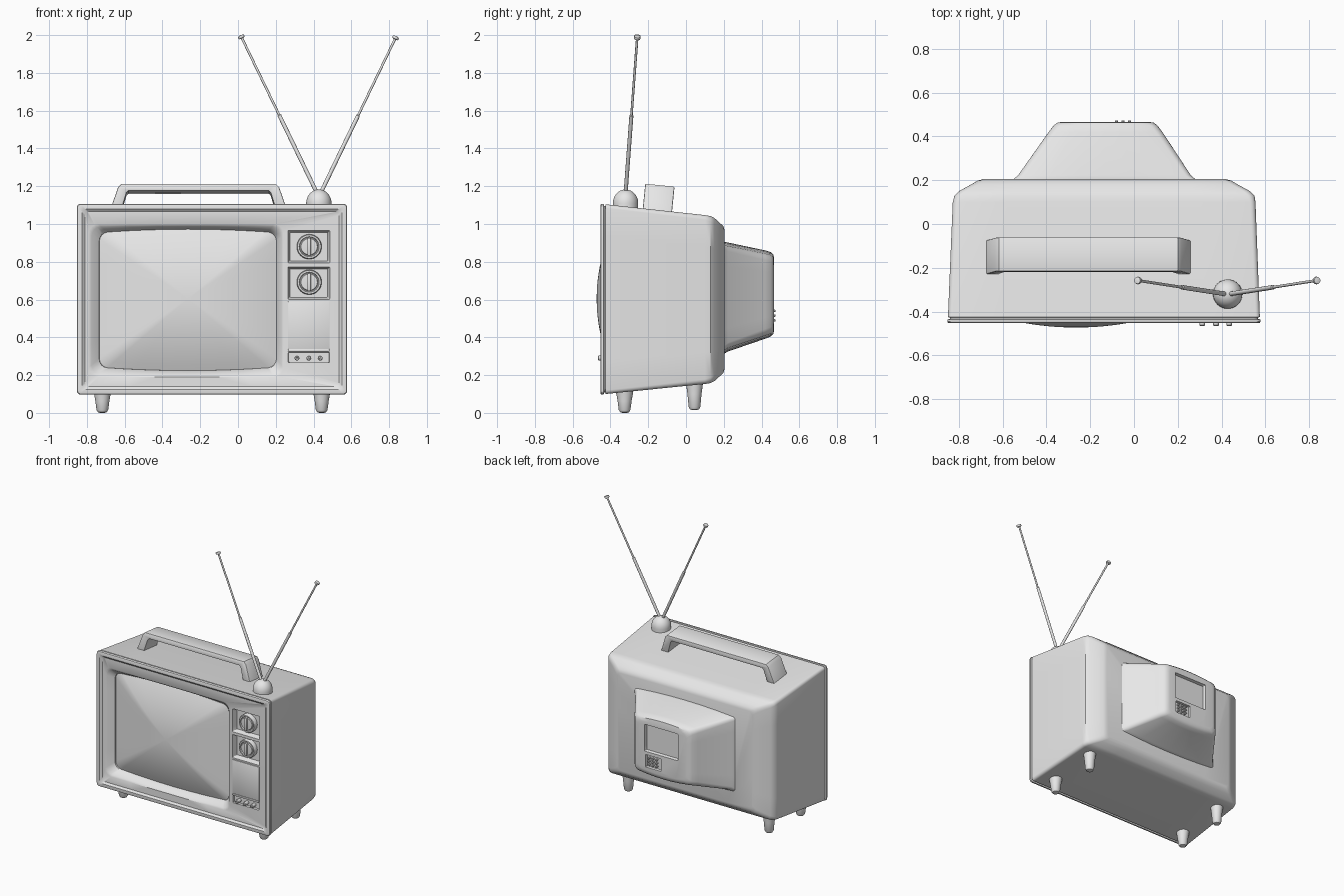
import bpy, bmesh, math
from mathutils import Vector

if "Cube" in bpy.data.objects:
    bpy.data.objects.remove(bpy.data.objects["Cube"])

grey = bpy.data.materials.new("plain_grey")
grey.diffuse_color = (0.8, 0.8, 0.8, 1)
grey.use_nodes = True
grey.node_tree.nodes["Principled BSDF"].inputs["Base Color"].default_value = grey.diffuse_color


def finish(name, bm, angle=35, smooth=True):
    bmesh.ops.recalc_face_normals(bm, faces=bm.faces)
    me = bpy.data.meshes.new(name)
    bm.to_mesh(me)
    bm.free()
    me.materials.append(grey)
    ob = bpy.data.objects.new(name, me)
    bpy.context.collection.objects.link(ob)
    if smooth:
        shade(ob, angle)
    return ob


def shade(ob, angle=35):
    bpy.ops.object.select_all(action='DESELECT')
    ob.select_set(True)
    bpy.context.view_layer.objects.active = ob
    bpy.ops.object.shade_smooth_by_angle(angle=math.radians(angle))


def ring(y, x0, x1, z0, z1, r=0.02, bow=0.0, n=4, m=6):
    """Rounded rectangle in the xz plane; bow swells top and bottom."""
    cx, cz, hx, hz = (x0 + x1) / 2, (z0 + z1) / 2, (x1 - x0) / 2, (z1 - z0) / 2
    pts = []
    corners = [(1, 1), (-1, 1), (-1, -1), (1, -1)]
    arcs = []
    for k, (sx, sz) in enumerate(corners):
        arcs.append([((sx * (hx - r)) + r * math.cos(math.pi / 2 * (k + i / n)),
                      (sz * (hz - r)) + r * math.sin(math.pi / 2 * (k + i / n))) for i in range(n + 1)])
    for k in range(4):
        pts += arcs[k]
        a, b = arcs[k][-1], arcs[(k + 1) % 4][0]
        pts += [(a[0] + (b[0] - a[0]) * i / m, a[1] + (b[1] - a[1]) * i / m) for i in range(1, m)]
    return [Vector((cx + px, y, cz + pz + (bow * (1 - (px / hx) ** 2) * pz / hz)))
            for px, pz in pts]


def loft(name, rings, **kw):
    bm = bmesh.new()
    vs = [[bm.verts.new(p) for p in r] for r in rings]
    for a, b in zip(vs, vs[1:]):
        for i in range(len(a)):
            j = (i + 1) % len(a)
            bm.faces.new((a[i], a[j], b[j], b[i]))
    bm.faces.new(vs[0])
    bm.faces.new(vs[-1])
    return finish(name, bm, **kw)


def lathe(name, profile, origin, axis=(0, 0, 1), n=24):
    """Turned part from (radius, height) pairs along an axis."""
    q = Vector((0, 0, 1)).rotation_difference(Vector(axis).normalized())
    return loft(name, [[Vector(origin) + q @ Vector((r * math.cos(2 * math.pi * i / n),
                r * math.sin(2 * math.pi * i / n), h)) for i in range(n)] for r, h in profile])


def box(name, x0, x1, y0, y1, z0, z1, bev=0.003):
    bm = bmesh.new()
    bmesh.ops.create_cube(bm, size=1)
    for v in bm.verts:
        v.co = Vector(((x0 + x1) / 2 + v.co.x * (x1 - x0), (y0 + y1) / 2 + v.co.y * (y1 - y0),
                       (z0 + z1) / 2 + v.co.z * (z1 - z0)))
    bmesh.ops.bevel(bm, geom=bm.edges[:], offset=bev, segments=2, affect='EDGES', profile=0.5)
    return finish(name, bm)


def carve(ob, cutters):
    bpy.context.view_layer.objects.active = ob
    for c in cutters:
        m = ob.modifiers.new("cut", 'BOOLEAN')
        m.operation, m.solver, m.object = 'DIFFERENCE', 'EXACT', c
        bpy.ops.object.modifier_apply(modifier=m.name)
        bpy.data.objects.remove(c)
    shade(ob)


def well(y_out, y_in, x0, x1, z0, z1, taper=0.012):
    t = taper
    return loft("cutter", [ring(y_out, x0, x1, z0, z1, 0.006),
                           ring(y_in, x0 + t, x1 - t, z0 + t, z1 - t, 0.004)], smooth=False)


# Cabinet: tapered shell, groove, front rim and screen well in one loft
def front(y, d, r=0.02):
    return ring(y, -0.853 + d, 0.578 - d, 0.097 + d, 1.107 - d, r)


cabinet = loft("cabinet", [
    ring(0.205, -0.69, 0.42, 0.235, 0.965, 0.03),
    ring(0.198, -0.715, 0.445, 0.212, 0.988, 0.03),
    ring(0.18, -0.745, 0.475, 0.195, 1.005, 0.03),
    ring(0.15, -0.80, 0.53, 0.168, 1.032, 0.03),
    ring(0.13, -0.82, 0.55, 0.158, 1.042, 0.03),
    ring(0.10, -0.828, 0.555, 0.153, 1.047, 0.025),
    front(-0.425, 0.003), front(-0.428, 0.012), front(-0.434, 0.012),
    front(-0.436, 0), front(-0.446, 0), front(-0.451, 0.003), front(-0.453, 0.009),
    front(-0.453, 0.028), front(-0.441, 0.042),
    ring(-0.441, -0.79, 0.24, 0.19, 1.0, 0.05),
    ring(-0.434, -0.775, 0.23, 0.203, 0.985, 0.05, 0.004),
    ring(-0.40, -0.735, 0.205, 0.24, 0.955, 0.045, 0.018),
    ring(-0.37, -0.73, 0.20, 0.245, 0.95, 0.045, 0.018)])
carve(cabinet, [well(-0.47, -0.405, 0.255, 0.495, 0.785, 0.975, 0.02),
                well(-0.47, -0.405, 0.255, 0.495, 0.592, 0.782, 0.02),
                well(-0.47, -0.425, 0.262, 0.488, 0.262, 0.325, 0.006)])

# Bulging screen from shrinking rings
screen = []
for i in range(13):
    t = 1 - i / 12 * 0.97
    screen.append(ring(-0.473 + 0.083 * t * t, -0.265 - 0.473 * t, -0.265 + 0.473 * t,
                       0.605 - 0.363 * t, 0.605 + 0.363 * t, 0.045 * t, 0.018 * t))
loft("screen", screen)

# Tube housing on the back with service recesses
housing = loft("tube_housing", [
    ring(0.18, -0.56, 0.285, 0.33, 0.885, 0.02, 0.015),
    ring(0.205, -0.55, 0.28, 0.335, 0.885, 0.02, 0.02),
    ring(0.222, -0.53, 0.26, 0.347, 0.88, 0.025, 0.022),
    ring(0.42, -0.39, 0.13, 0.415, 0.838, 0.03, 0.022),
    ring(0.45, -0.367, 0.107, 0.425, 0.83, 0.03, 0.02),
    ring(0.463, -0.35, 0.09, 0.438, 0.82, 0.03, 0.018),
    ring(0.467, -0.325, 0.065, 0.455, 0.80, 0.03, 0.015)])
carve(housing, [well(0.49, 0.445, -0.265, 0.02, 0.58, 0.79, 0.01),
                well(0.49, 0.45, -0.125, 0.01, 0.465, 0.565, 0.006)])
for i in range(3):
    for z in (0.49, 0.515, 0.54):
        lathe("rear_plug", [(0.007, 0), (0.007, 0.024), (0.005, 0.026)],
              (-0.08 + 0.03 * i, 0.447, z), (0, 1, 0), 10)

# Channel and volume dials with grip bars
for z in (0.88, 0.692):
    lathe("dial", [(0.066, 0), (0.066, 0.03), (0.062, 0.036), (0.053, 0.036), (0.05, 0.028),
                   (0.046, 0.028), (0.043, 0.034), (0.004, 0.036)], (0.377, -0.402, z), (0, -1, 0), 32)
    box("dial_grip", 0.368, 0.386, -0.449, -0.41, z - 0.047, z + 0.047)

# Speaker panel, ledge and small knobs
box("speaker_panel", 0.265, 0.485, -0.447, -0.43, 0.335, 0.59)
box("speaker_ledge", 0.265, 0.485, -0.452, -0.43, 0.325, 0.338)
for x in (0.312, 0.375, 0.435):
    lathe("small_knob", [(0.013, 0), (0.013, 0.038), (0.01, 0.042), (0.005, 0.042), (0.004, 0.036)],
          (x, -0.424, 0.29), (0, -1, 0), 16)

# Carrying handle: U profile, extruded, sheared to the sloping top
bm = bmesh.new()
prof = [(-0.682, 1.06), (-0.635, 1.195), (-0.617, 1.213), (0.2, 1.213), (0.218, 1.195), (0.265, 1.06),
        (0.205, 1.06), (0.173, 1.165), (0.163, 1.175), (-0.58, 1.175), (-0.59, 1.165), (-0.622, 1.06)]
face = bm.faces.new([bm.verts.new((x, -0.23, z)) for x, z in prof])
ext = bmesh.ops.extrude_face_region(bm, geom=[face])
for v in ext["geom"]:
    if isinstance(v, bmesh.types.BMVert):
        v.co.y += 0.155
for v in bm.verts:
    y, z = v.co.y, v.co.z
    v.co.z = z - 0.1 * (y + 0.23)
    v.co.y = y + 0.1 * (z - 1.07)
bmesh.ops.bevel(bm, geom=[e for e in bm.edges if abs(e.verts[0].co.y - e.verts[1].co.y) < 0.1],
                offset=0.006, segments=2, affect='EDGES', profile=0.5)
finish("carry_handle", bm)

# Antenna dome and two telescopic rods
dome = [(0.066, -0.05), (0.067, 0)]
dome += [(0.067 * math.cos(a), 0.073 * math.sin(a)) for a in [math.pi / 2 * i / 8.05 for i in range(1, 9)]]
lathe("antenna_base", dome, (0.428, -0.32, 1.11), n=32)
for sx, tip in ((-1, (0.018, -0.258, 1.99)), (1, (0.834, -0.258, 1.985))):
    start = Vector((0.428 + sx * 0.008, -0.32, 1.16))
    d = Vector(tip) - start
    L = d.length
    lathe("antenna_rod", [(0.0105, 0), (0.0105, L * 0.5), (0.0065, L * 0.505), (0.0065, L - 0.008),
                          (0.016, L - 0.006), (0.018, L), (0.016, L + 0.008), (0.004, L + 0.01)],
          start, d, 12)

# Four tapered feet
for x in (-0.718, 0.443):
    for y, z, h in ((-0.325, 0.0, 0.125), (0.045, 0.015, 0.165)):
        lathe("foot", [(0.012, 0), (0.024, 0.004), (0.031, 0.016), (0.037, h * 0.5), (0.048, h)],
              (x, y, z), n=20)
